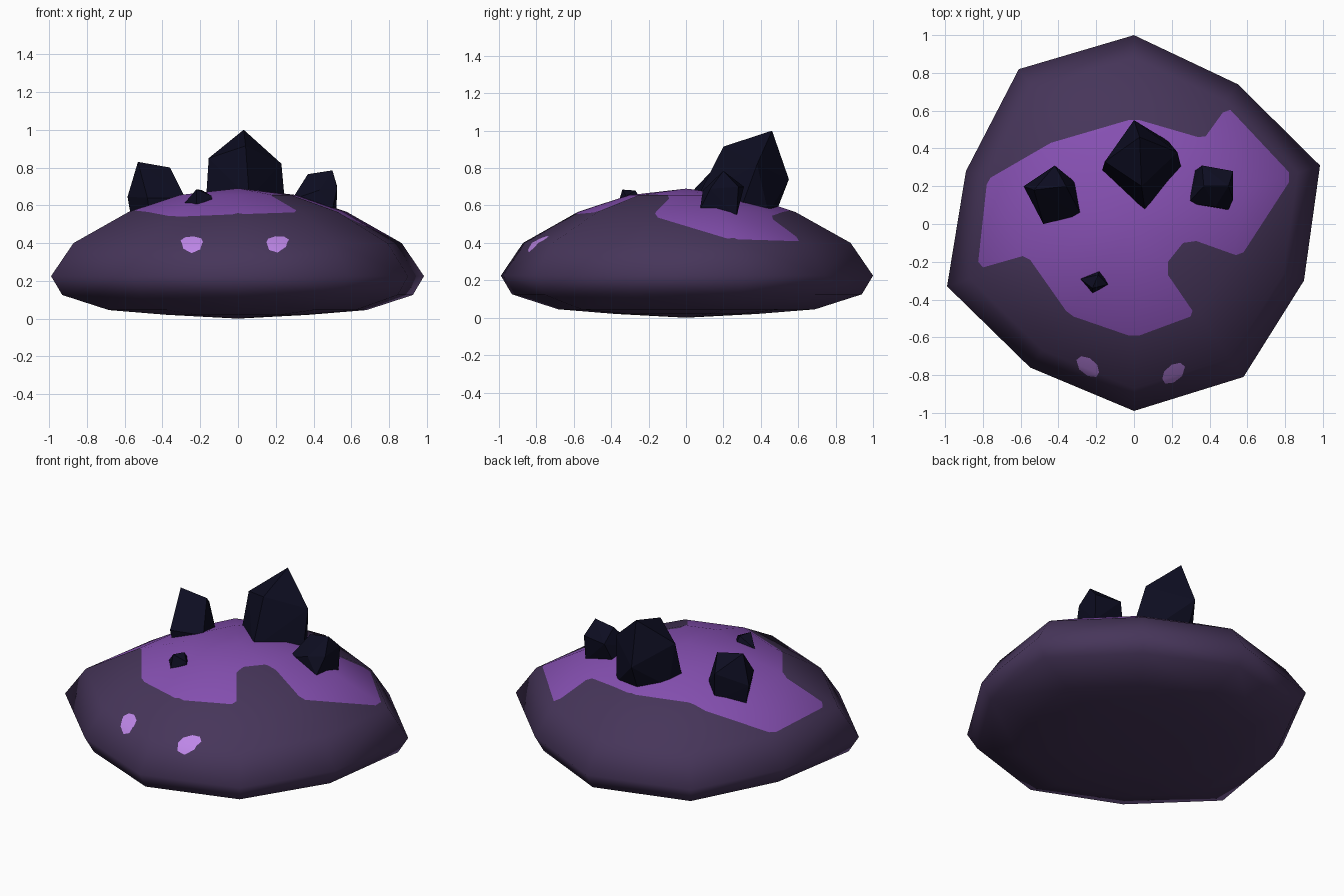
import bpy, bmesh
from mathutils import Vector

if "Cube" in bpy.data.objects:
    bpy.data.objects.remove(bpy.data.objects["Cube"])


def material(name, rgb):
    m = bpy.data.materials.new(name)
    m.diffuse_color = (*rgb, 1)
    m.use_nodes = True
    m.node_tree.nodes["Principled BSDF"].inputs["Base Color"].default_value = m.diffuse_color
    return m


SHELL = material("dusky purple", (0.062, 0.036, 0.102))
PATCH = material("bright violet", (0.238, 0.080, 0.445))
EYE = material("pale lilac", (0.515, 0.242, 0.807))
CRYSTAL = material("midnight navy", (0.0040, 0.0040, 0.0150))


def add_object(name, bm, mats):
    me = bpy.data.meshes.new(name)
    bm.to_mesh(me)
    bm.free()
    for m in mats:
        me.materials.append(m)
    ob = bpy.data.objects.new(name, me)
    bpy.context.collection.objects.link(ob)
    return ob


def inside(p, poly):
    hit = False
    for a, b in zip(poly, poly[1:] + poly[:1]):
        if (a[1] > p.y) != (b[1] > p.y):
            if p.x < a[0] + (p.y - a[1]) * (b[0] - a[0]) / (b[1] - a[1]):
                hit = not hit
    return hit


def cut_marking(bm, poly, index):
    """Cut a vertical outline into the upper shell and paint its inside."""
    xs, ys = zip(*poly)

    def near(f):
        fx = [v.co.x for v in f.verts]
        fy = [v.co.y for v in f.verts]
        return (f.normal.z > 0.05 and max(fx) > min(xs) and min(fx) < max(xs)
                and max(fy) > min(ys) and min(fy) < max(ys))

    for a, b in zip(poly, poly[1:] + poly[:1]):
        bm.normal_update()
        faces = [f for f in bm.faces if near(f)]
        geom = (faces + list({e for f in faces for e in f.edges})
                + list({v for f in faces for v in f.verts}))
        normal = Vector((b[1] - a[1], a[0] - b[0], 0)).normalized()
        bmesh.ops.bisect_plane(bm, geom=geom, dist=1e-5,
                               plane_co=(a[0], a[1], 0), plane_no=normal)
    bm.normal_update()
    for f in bm.faces:
        if f.normal.z > 0.05 and inside(f.calc_center_median(), poly):
            f.material_index = index


# Shell: one ten-sided outline repeated as scaled rings
outline = [(0, 1), (-0.61, 0.82), (-0.89, 0.28), (-0.99, -0.33), (-0.55, -0.76),
           (0, -0.99), (0.58, -0.81), (0.90, -0.30), (0.985, 0.31), (0.55, 0.74)]
rings = [(0.38, 0.02), (0.69, 0.045), (0.94, 0.125), (1.0, 0.225),
         (0.88, 0.40), (0.585, 0.565), (0.31, 0.655)]
bm = bmesh.new()
loops = [[bm.verts.new((x * s, y * s, z)) for x, y in outline] for s, z in rings]
bottom, top = bm.verts.new((0, 0, 0)), bm.verts.new((0, 0, 0.69))
n = len(outline)
for i in range(n):
    j = (i + 1) % n
    for lo, hi in zip(loops, loops[1:]):
        bm.faces.new((lo[i], lo[j], hi[j], hi[i]))
    bm.faces.new((bottom, loops[0][j], loops[0][i]))
    bm.faces.new((top, loops[-1][i], loops[-1][j]))
bmesh.ops.recalc_face_normals(bm, faces=bm.faces)
bmesh.ops.triangulate(bm, faces=bm.faces)

# Keep the smooth shell normals so that the cuts leave no shading marks
bm.normal_update()
layer = bm.verts.layers.float_vector.new("shell_normal")
for v in bm.verts:
    v[layer] = v.normal.copy()

# Back patch with softened corners
patch = [(-0.03, 0.55), (0.03, 0.55), (0.34, 0.46), (0.38, 0.465), (0.47, 0.59),
         (0.51, 0.605), (0.82, 0.275), (0.82, 0.22), (0.58, -0.15), (0.54, -0.165),
         (0.33, -0.09), (0.26, -0.10), (0.18, -0.20), (0.18, -0.27), (0.31, -0.46),
         (0.30, -0.49), (0.03, -0.59), (-0.03, -0.59), (-0.32, -0.49), (-0.36, -0.46),
         (-0.55, -0.19), (-0.59, -0.17), (-0.80, -0.23), (-0.825, -0.20),
         (-0.78, 0.21), (-0.76, 0.245), (-0.44, 0.43)]
cut_marking(bm, patch, 1)

# Eyes: slanted ovals
oval = [(-0.06, 0.035), (-0.035, 0.055), (0.01, 0.045), (0.05, 0.01),
        (0.06, -0.03), (0.045, -0.055), (0.0, -0.05), (-0.045, -0.015)]
for cx, cy, side in ((-0.245, -0.755, 1), (0.21, -0.79, -1)):
    cut_marking(bm, [(cx + side * x, cy + y) for x, y in oval], 2)

normals = [v[layer].normalized() for v in bm.verts]
for f in bm.faces:
    f.smooth = True
bm.verts.layers.float_vector.remove(layer)
body = add_object("shell", bm, [SHELL, PATCH, EYE])
body.data.normals_split_custom_set_from_vertices(normals)


# Crystals: faceted hulls rooted in the shell
def crystal(name, points):
    bm = bmesh.new()
    for p in points:
        bm.verts.new(p)
    res = bmesh.ops.convex_hull(bm, input=bm.verts)
    loose = {g for g in res["geom_interior"] + res["geom_unused"]
             if isinstance(g, bmesh.types.BMVert)}
    bmesh.ops.delete(bm, geom=list(loose), context="VERTS")
    add_object(name, bm, [CRYSTAL])


crystal("large_crystal", [
    (-0.17, 0.28, 0.62), (0.06, 0.06, 0.64), (0.25, 0.30, 0.60), (0.18, 0.44, 0.56),
    (0, 0.48, 0.56), (-0.13, 0.36, 0.58), (-0.155, 0.33, 0.85), (0.04, 0.20, 0.915),
    (0.23, 0.38, 0.82), (0, 0.55, 0.74), (0.03, 0.46, 1.0)])
crystal("left_crystal", [
    (-0.56, 0.20, 0.50), (-0.47, 0.01, 0.57), (-0.28, 0.05, 0.64), (-0.31, 0.22, 0.60),
    (-0.41, 0.30, 0.54), (-0.48, 0.0, 0.64), (-0.585, 0.20, 0.645), (-0.53, 0.18, 0.83),
    (-0.36, 0.20, 0.80), (-0.42, 0.31, 0.72)])
crystal("right_crystal", [
    (0.37, 0.20, 0.765), (0.50, 0.20, 0.785), (0.525, 0.13, 0.69), (0.525, 0.28, 0.70),
    (0.36, 0.31, 0.70), (0.50, 0.075, 0.58), (0.52, 0.27, 0.54), (0.285, 0.11, 0.63),
    (0.32, 0.28, 0.59), (0.43, 0.09, 0.68)])
crystal("small_crystal", [
    (-0.285, -0.29, 0.61), (-0.18, -0.235, 0.62), (-0.135, -0.32, 0.60),
    (-0.22, -0.37, 0.59), (-0.22, -0.34, 0.685), (-0.19, -0.27, 0.68),
    (-0.14, -0.32, 0.65)])
